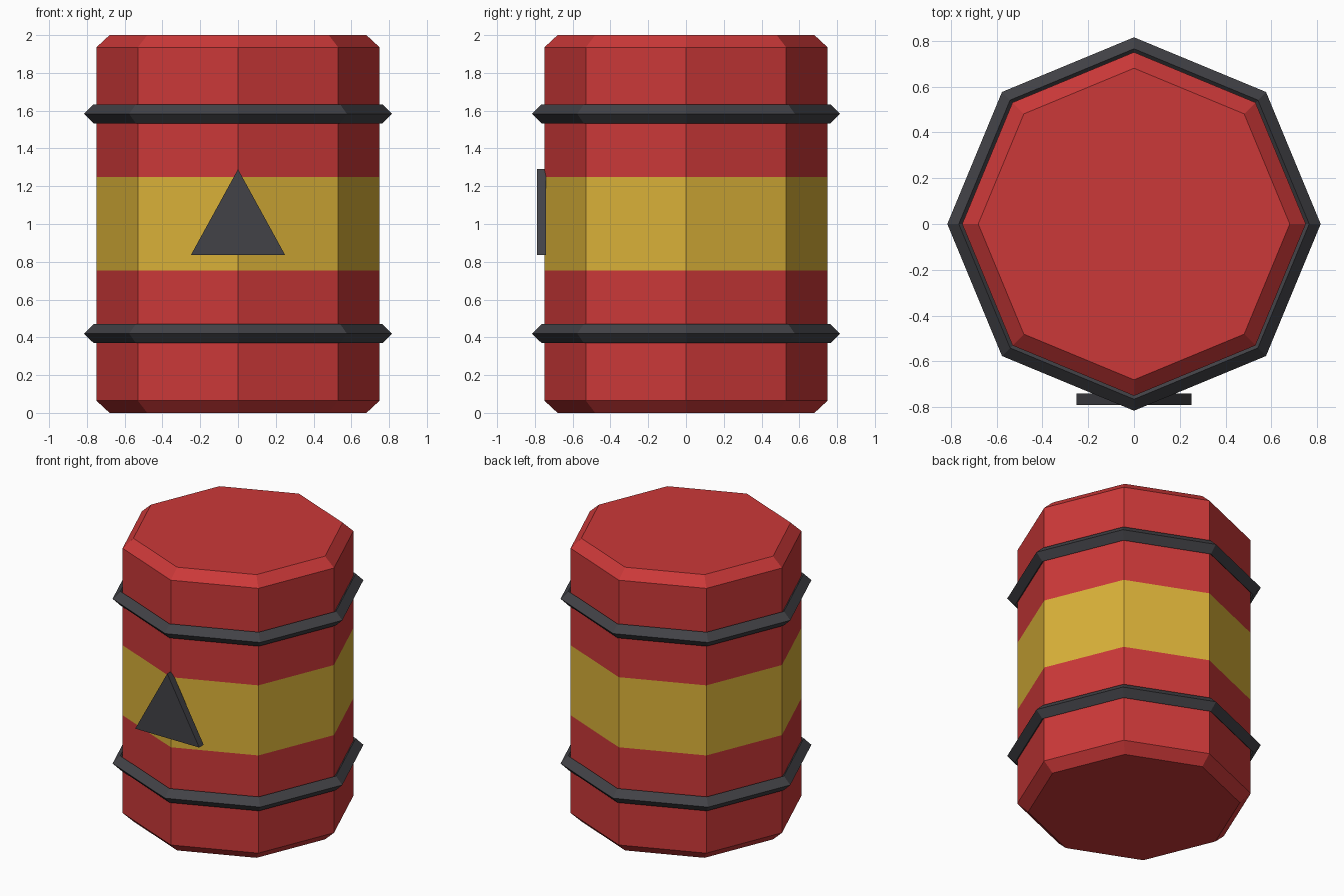
import bpy, bmesh
from math import cos, sin, tau

cube = bpy.data.objects.get("Cube")
if cube:
    bpy.data.objects.remove(cube, do_unlink=True)

SIDES = 8


def material(name, rgb):
    mat = bpy.data.materials.new(name)
    mat.use_nodes = True
    colour = (*rgb, 1)
    mat.diffuse_color = colour
    for node in mat.node_tree.nodes:
        if node.type == 'BSDF_PRINCIPLED':
            node.inputs["Base Color"].default_value = colour
    return mat


red = material("red paint", (0.6, 0.04, 0.04))
yellow = material("yellow paint", (0.7, 0.44, 0.04))
dark = material("dark metal", (0.055, 0.055, 0.063))


def finish(name, bm, *mats):
    bmesh.ops.recalc_face_normals(bm, faces=bm.faces)
    mesh = bpy.data.meshes.new(name)
    bm.to_mesh(mesh)
    bm.free()
    for mat in mats:
        mesh.materials.append(mat)
    obj = bpy.data.objects.new(name, mesh)
    bpy.context.collection.objects.link(obj)
    return obj


def lathe(bm, profile, closed):
    """Turn a (radius, z) profile into an eight-sided solid."""
    rings = [[bm.verts.new((r * cos(tau * i / SIDES), r * sin(tau * i / SIDES), z))
              for i in range(SIDES)] for r, z in profile]
    pairs = list(zip(rings, rings[1:]))
    if closed:
        pairs.append((rings[-1], rings[0]))
    else:
        bm.faces.new(rings[0])
        bm.faces.new(rings[-1])
    for a, b in pairs:
        for i in range(SIDES):
            j = (i + 1) % SIDES
            bm.faces.new((a[i], a[j], b[j], b[i]))


# Barrel body with chamfered ends and a yellow middle band
bm = bmesh.new()
lathe(bm, [(0.68, 0), (0.75, 0.065), (0.75, 0.755), (0.75, 1.25),
           (0.75, 1.935), (0.68, 2)], closed=False)
for face in bm.faces:
    if len(face.verts) == 4 and 0.9 < face.calc_center_median().z < 1.1:
        face.material_index = 1
finish("barrel_body", bm, red, yellow)

# Hoops with a diamond cross-section
for name, z in (("lower_hoop", 0.42), ("upper_hoop", 1.583)):
    bm = bmesh.new()
    lathe(bm, [(0.815, z), (0.765, z + 0.05), (0.715, z), (0.765, z - 0.05)], closed=True)
    finish(name, bm, dark)

# Triangular warning plate on the front
bm = bmesh.new()
plate = bm.faces.new([bm.verts.new((x, -0.74, z))
                      for x, z in ((-0.25, 0.835), (0.25, 0.835), (0, 1.29))])
extruded = bmesh.ops.extrude_face_region(bm, geom=[plate], use_keep_orig=True)
bmesh.ops.translate(bm, vec=(0, -0.05, 0),
                    verts=[v for v in extruded["geom"] if isinstance(v, bmesh.types.BMVert)])
finish("warning_plate", bm, dark)
